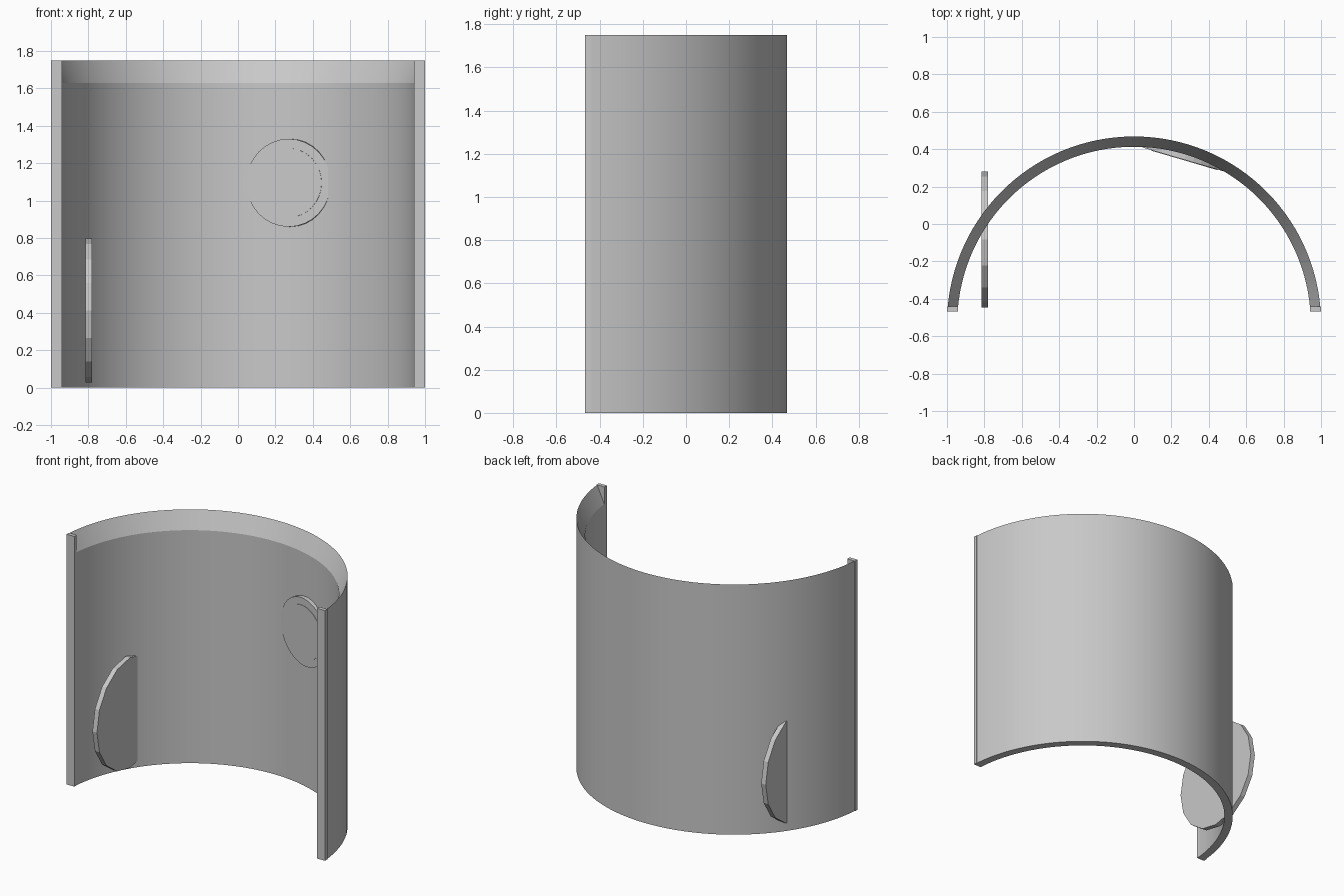
import bpy, bmesh
from math import sin, cos, pi, radians, atan2
from mathutils import Matrix, Vector

cube = bpy.data.objects.get("Cube")
if cube:
    bpy.data.objects.remove(cube)

grey = bpy.data.materials.new("plain_grey")
grey.use_nodes = True
COLOR = (0.58, 0.58, 0.58, 1)
grey.diffuse_color = COLOR
grey.node_tree.nodes["Principled BSDF"].inputs["Base Color"].default_value = COLOR

HEIGHT, OUTER, INNER = 1.75, 1.0, 0.945
CENTRE_Y = -0.532
FRONT_Y = -0.467


def finish(name, bm, smooth=False):
    bmesh.ops.recalc_face_normals(bm, faces=bm.faces)
    mesh = bpy.data.meshes.new(name)
    bm.to_mesh(mesh)
    bm.free()
    mesh.materials.append(grey)
    obj = bpy.data.objects.new(name, mesh)
    bpy.context.collection.objects.link(obj)
    if smooth:
        bpy.ops.object.select_all(action='DESELECT')
        obj.select_set(True)
        bpy.context.view_layer.objects.active = obj
        bpy.ops.object.shade_smooth_by_angle(angle=radians(20))
    return obj


def disc(name, radius, depth, sides, matrix):
    bm = bmesh.new()
    bmesh.ops.create_cone(bm, cap_ends=True, segments=sides, radius1=radius,
                          radius2=radius, depth=depth, matrix=matrix)
    return finish(name, bm)


# Curved wall: a section with a sloped inner rim, swept round the arc
section = [(OUTER, 0), (OUTER, HEIGHT), (INNER, 1.63), (INNER, 0)]
steps = 60
start = radians(5)
bm = bmesh.new()
rings = []
for i in range(steps + 1):
    a = start + (pi - 2 * start) * i / steps
    rings.append([bm.verts.new((r * cos(a), CENTRE_Y + r * sin(a), z))
                  for r, z in section])
for p, q in zip(rings, rings[1:]):
    for j in range(4):
        k = (j + 1) % 4
        bm.faces.new((p[j], p[k], q[k], q[j]))
bm.faces.new(rings[0])
bm.faces.new(rings[-1])
finish("curved_wall", bm, smooth=True)

# Square end posts closing both ends of the wall
for side, label in ((1, "left"), (-1, "right")):
    bm = bmesh.new()
    bmesh.ops.create_cube(bm, size=1)
    bmesh.ops.scale(bm, vec=(0.06, 0.027, HEIGHT), verts=bm.verts)
    bmesh.ops.translate(bm, vec=(side * 0.97, FRONT_Y + 0.0135, HEIGHT / 2),
                        verts=bm.verts)
    finish(label + "_end_post", bm)

# Upright disc passing through the wall
turn = Matrix.Rotation(pi / 2, 4, 'Y')
disc("through_disc", 1, 0.035, 16,
     Matrix.Translation((-0.797, -0.082, 0.412))
     @ Matrix.Diagonal((1, 0.364, 0.385, 1)) @ turn)

# Round plate set across the inside of the wall, with a thin raised centre
left_end, right_end = Vector((0.045, 0.409)), Vector((0.495, 0.277))
chord = right_end - left_end
middle = (left_end + right_end) / 2
facing = (Matrix.Translation((middle.x, middle.y, 1.095))
          @ Matrix.Rotation(atan2(chord.y, chord.x), 4, 'Z')
          @ Matrix.Rotation(pi / 2, 4, 'X'))
disc("wall_plate", 0.235, 0.045, 32, facing @ Matrix.Translation((0, 0, -0.0225)))
disc("wall_plate_centre", 0.185, 0.006, 32, facing)
